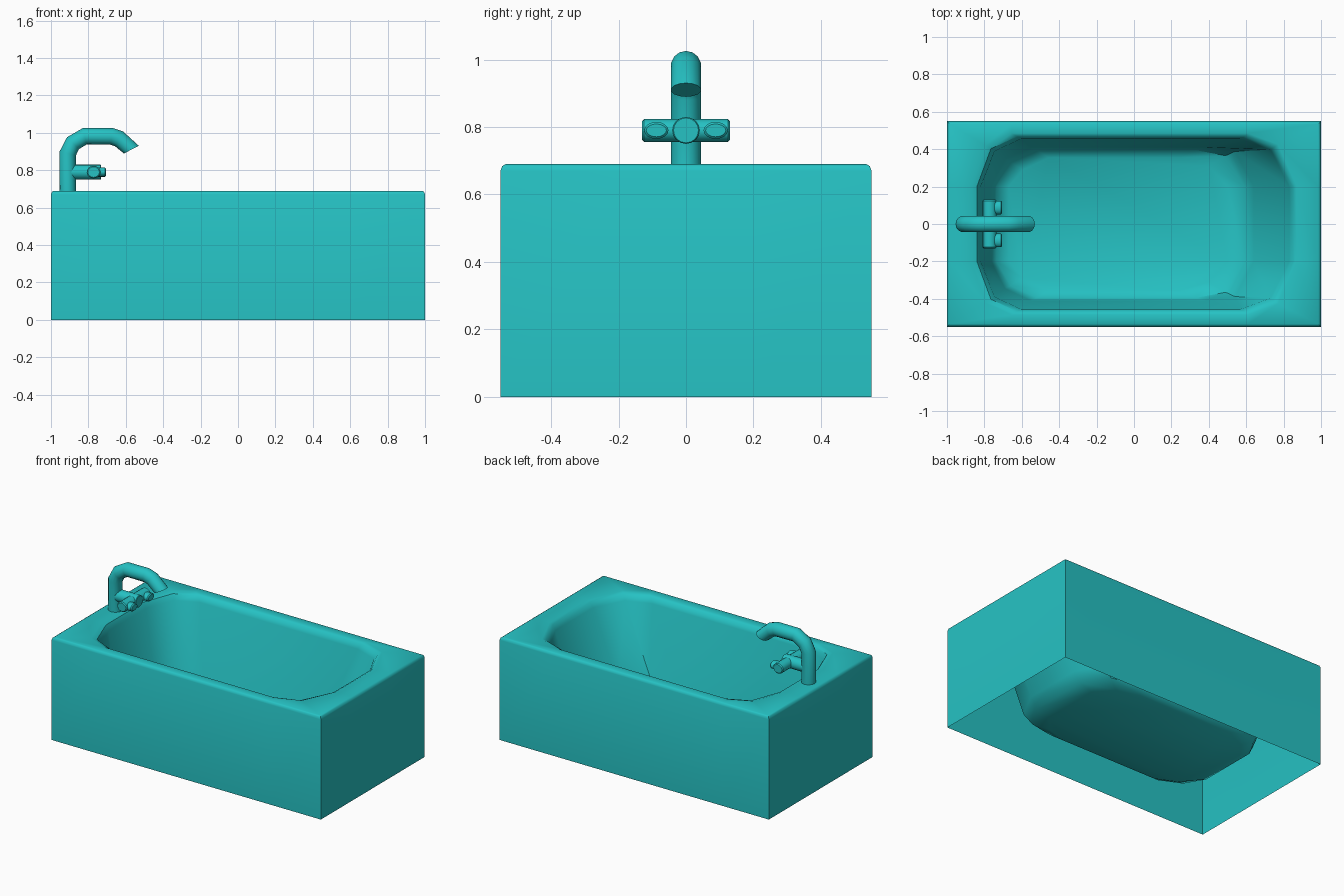
import bpy, bmesh, math
from mathutils import Vector

cube = bpy.data.objects.get("Cube")
if cube:
    bpy.data.objects.remove(cube, do_unlink=True)

teal = bpy.data.materials.new("teal_enamel")
teal.use_nodes = True
colour = (0.019, 0.54, 0.55, 1)
teal.diffuse_color = colour
teal.node_tree.nodes["Principled BSDF"].inputs["Base Color"].default_value = colour


def loft(name, rings, cap_start, cap_end, angle=40):
    """Skin a list of closed rings that share one point count."""
    bm = bmesh.new()
    loops = [[bm.verts.new(p) for p in ring] for ring in rings]
    n = len(loops[0])
    for a, b in zip(loops, loops[1:]):
        for i in range(n):
            j = (i + 1) % n
            bm.faces.new((a[i], a[j], b[j], b[i]))
    if cap_start:
        bm.faces.new(loops[0][::-1])
    if cap_end:
        bm.faces.new(loops[-1])
    if cap_start and cap_end:
        bmesh.ops.recalc_face_normals(bm, faces=bm.faces)
    mesh = bpy.data.meshes.new(name)
    bm.to_mesh(mesh)
    bm.free()
    mesh.materials.append(teal)
    obj = bpy.data.objects.new(name, mesh)
    bpy.context.collection.objects.link(obj)
    bpy.ops.object.select_all(action='DESELECT')
    obj.select_set(True)
    bpy.context.view_layer.objects.active = obj
    bpy.ops.object.shade_smooth_by_angle(angle=math.radians(angle))
    return obj


def mirror_ring(half, z):
    """Close a counter-clockwise +y half outline with its -y mirror."""
    return [(x, y, z) for x, y in half] + [(x, -y, z) for x, y in half[::-1]]


def basin_ring(z, left, right, width, corner):
    half = [(right, 0.2), (right - 0.1, corner), (right - 0.26, width),
            (left + 0.215, width), (left + 0.075, width - 0.065), (left, 0.2)]
    return mirror_ring(half, z)


def apron_ring(z, x, y):
    half = [(x, 0.2), (x, y), (0.61, y), (-0.655, y), (-x, y), (-x, 0.2)]
    return mirror_ring(half, z)


# Tub: outer apron open underneath, rounded rim, and a hanging basin
tub_rings = [apron_ring(0, 1, 0.55), apron_ring(0.67, 1, 0.55),
             apron_ring(0.684, 0.995, 0.545), apron_ring(0.69, 0.985, 0.535)]
tub_rings += [basin_ring(*spec) for spec in (
    (0.69, -0.87, 0.87, 0.485, 0.425),
    (0.68, -0.84, 0.85, 0.468, 0.41),
    (0.645, -0.82, 0.83, 0.455, 0.397),
    (0.19, -0.765, 0.64, 0.41, 0.388),
    (0.13, -0.735, 0.59, 0.395, 0.365),
    (0.10, -0.67, 0.50, 0.355, 0.31))]
loft("bathtub", tub_rings, False, True)


def tube_ring(x, z, tilt, radius=0.045, sides=14):
    """Ring spanning y and a tilted direction in the xz plane."""
    out = Vector((math.cos(math.radians(tilt)), 0, math.sin(math.radians(tilt))))
    return [Vector((x, 0, z)) + out * radius * math.cos(t) + Vector((0, radius * math.sin(t), 0))
            for t in (2 * math.pi * i / sides for i in range(sides))]


# Tap: upright pipe bending over into a mitred spout
spout_path = [(-0.91, 0.68, 180), (-0.91, 0.89, 167), (-0.882, 0.945, 135),
              (-0.82, 0.981, 103), (-0.675, 0.981, 82), (-0.635, 0.967, 62),
              (-0.57, 0.91, 27)]
loft("tap_spout", [tube_ring(*p) for p in spout_path], True, True, 45)


def rod(name, start, end, a, b, bevel, sides=16):
    """Chamfered rod along x or y with an elliptical section (a across, b up)."""
    start, end = Vector(start), Vector(end)
    axis = (end - start).normalized()
    across = Vector((axis.y, axis.x, 0))
    rings = []
    for centre, s in ((start, bevel), (start + axis * bevel, 0),
                      (end - axis * bevel, 0), (end, bevel)):
        rings.append([centre + across * (a - s) * math.cos(t) + Vector((0, 0, (b - s) * math.sin(t)))
                      for t in (2 * math.pi * i / sides for i in range(sides))])
    return loft(name, rings, True, True, 35)


# Mixer: neck from the pipe, crossbar and a knob on each side
rod("mixer_neck", (-0.9, 0, 0.79), (-0.732, 0, 0.79), 0.04, 0.04, 0.003)
rod("mixer_crossbar", (-0.772, -0.13, 0.79), (-0.772, 0.13, 0.79), 0.037, 0.034, 0.006)
for side, sign in (("left", 1), ("right", -1)):
    y = sign * 0.088
    rod(side + "_knob", (-0.77, y, 0.79), (-0.706, y, 0.79), 0.036, 0.025, 0.006)
